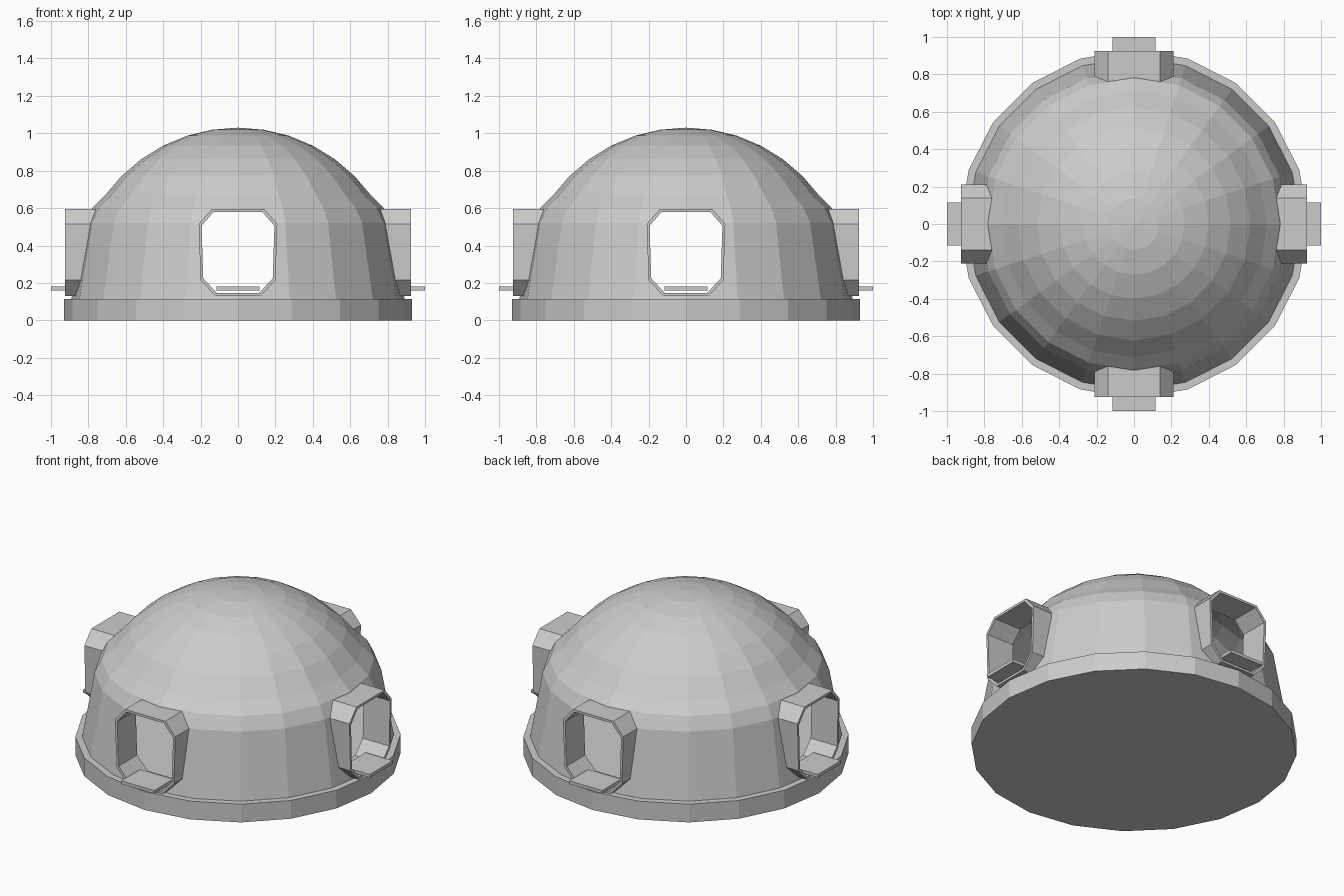
import bpy, bmesh, math
from mathutils import Matrix

cube = bpy.data.objects.get("Cube")
if cube:
    bpy.data.objects.remove(cube, do_unlink=True)

SIDES = 20
GREY = (0.6, 0.6, 0.6, 1.0)
mat = bpy.data.materials.new("light grey")
mat.use_nodes = True
mat.diffuse_color = GREY
mat.node_tree.nodes["Principled BSDF"].inputs["Base Color"].default_value = GREY


def finish(name, bm, turn=0):
    """Turn a mesh about the vertical axis and link it as an object."""
    bm.transform(Matrix.Rotation(turn, 4, 'Z'))
    mesh = bpy.data.meshes.new(name)
    bm.to_mesh(mesh)
    bm.free()
    mesh.materials.append(mat)
    obj = bpy.data.objects.new(name, mesh)
    bpy.context.scene.collection.objects.link(obj)
    return obj


def bridge(bm, a, b):
    n = len(a)
    for i in range(n):
        j = (i + 1) % n
        bm.faces.new((a[i], a[j], b[j], b[i]))


def octagon(inset):
    """Chamfered opening outline as (x, z), shrunk by inset."""
    half = [(0.12, 0.13), (0.20, 0.215), (0.21, 0.515), (0.14, 0.595)]
    pts = half + [(-x, z) for x, z in reversed(half)]
    cz, hw, hh = 0.3625, 0.21, 0.2325
    return [(x * (1 - inset / hw), cz + (z - cz) * (1 - inset / hh)) for x, z in pts]


def loop(bm, outline, y):
    return [bm.verts.new((x, y, z)) for x, z in outline]


# Base disc
bm = bmesh.new()
bmesh.ops.create_cone(bm, cap_ends=True, segments=SIDES, radius1=0.93, radius2=0.93,
                      depth=0.115, matrix=Matrix.Translation((0, 0, 0.0575))
                      @ Matrix.Rotation(math.pi / 2, 4, 'Z'))
finish("base", bm)

# Dome shell: steep lower wall, spherical upper part
profile = [(0.893, 0.10), (0.82, 0.52), (0.78, 0.60)]
for k in range(6, 0, -1):
    a = math.radians(9 * k)
    profile.append((0.88 * math.sin(a), 0.15 + 0.88 * math.cos(a)))
bm = bmesh.new()
rings = []
for r, z in profile:
    angles = [math.tau * i / SIDES for i in range(SIDES)]
    rings.append([bm.verts.new((r * math.cos(a), r * math.sin(a), z)) for a in angles])
for lower, upper in zip(rings, rings[1:]):
    bridge(bm, lower, upper)
top = bm.verts.new((0, 0, 1.03))
for i in range(SIDES):
    bm.faces.new((rings[-1][i], rings[-1][(i + 1) % SIDES], top))
dome = finish("dome", bm)
shell = dome.modifiers.new("shell", 'SOLIDIFY')
shell.thickness = 0.02
shell.offset = -1

# Four portals with sill plates, and the openings cut for them
cutters = []
for k, side in enumerate(("front", "left", "back", "right")):
    turn = k * math.pi / 2

    bm = bmesh.new()
    outer, inner = octagon(0), octagon(0.015)
    loops = [loop(bm, outer, -0.74), loop(bm, outer, -0.925),
             loop(bm, inner, -0.925), loop(bm, inner, -0.74)]
    for i in range(4):
        bridge(bm, loops[i], loops[(i + 1) % 4])
    bmesh.ops.recalc_face_normals(bm, faces=bm.faces)
    finish(side + "_portal", bm, turn)

    bm = bmesh.new()
    bmesh.ops.create_cube(bm, size=1, matrix=Matrix.Translation((0, -0.905, 0.17))
                          @ Matrix.Diagonal((0.23, 0.19, 0.02, 1)))
    finish(side + "_sill", bm, turn)

    bm = bmesh.new()
    mid = octagon(0.007)
    near, far = loop(bm, mid, -1.1), loop(bm, mid, -0.6)
    bridge(bm, near, far)
    bm.faces.new(near)
    bm.faces.new(far)
    bmesh.ops.recalc_face_normals(bm, faces=bm.faces)
    cutter = finish(side + "_cutter", bm, turn)
    cutter.hide_render = True
    cutters.append(cutter)
    cut = dome.modifiers.new(side + "_opening", 'BOOLEAN')
    cut.operation = 'DIFFERENCE'
    cut.solver = 'EXACT'
    cut.object = cutter

# Keep the cut dome and drop the cutters
bpy.context.view_layer.update()
evaluated = dome.evaluated_get(bpy.context.evaluated_depsgraph_get())
cut_mesh = bpy.data.meshes.new_from_object(evaluated)
dome.modifiers.clear()
dome.data = cut_mesh
for cutter in cutters:
    bpy.data.objects.remove(cutter, do_unlink=True)
